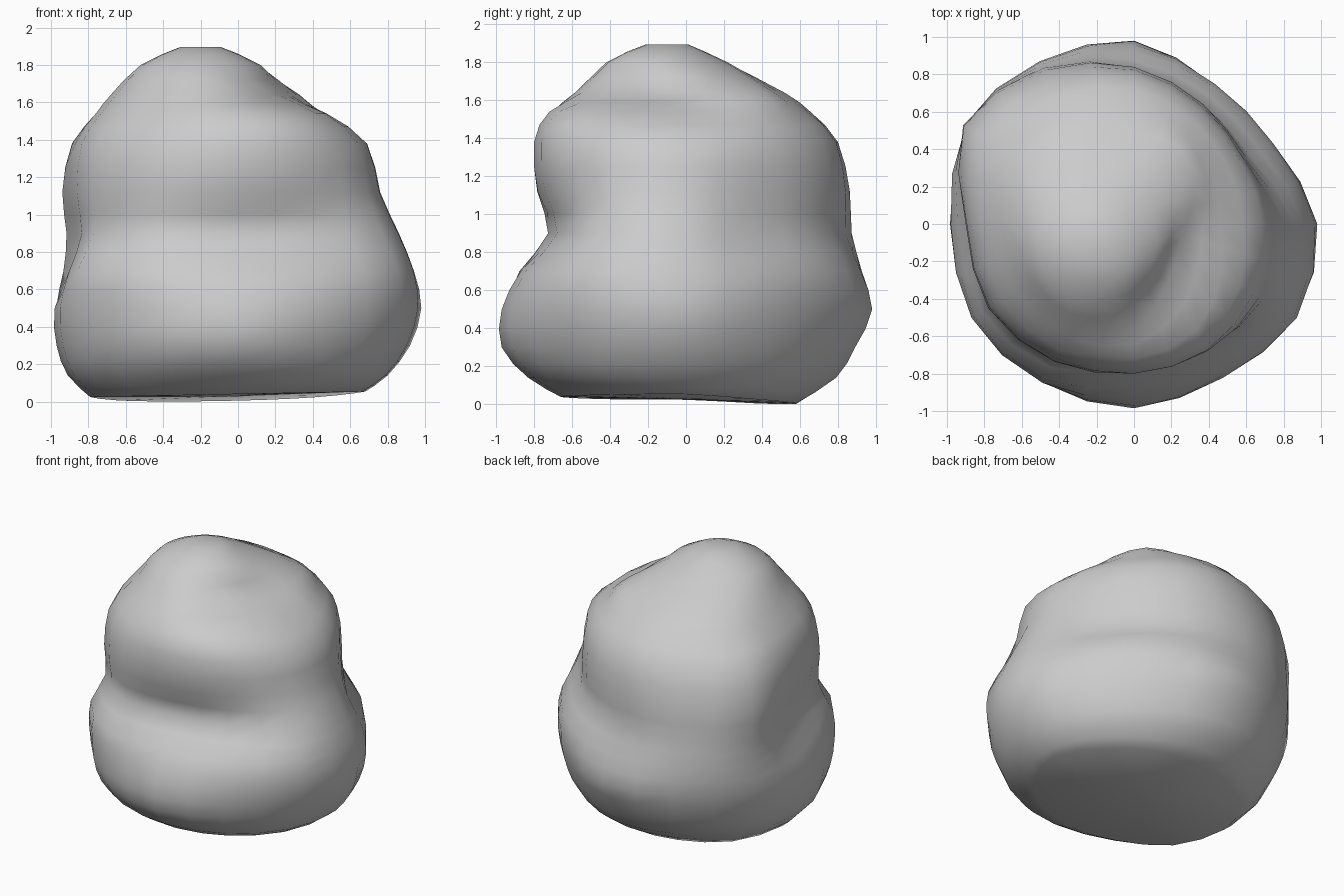
import bpy
import bmesh
import math
from mathutils import Vector

default_cube = bpy.data.objects.get("Cube")
if default_cube:
    bpy.data.objects.remove(default_cube, do_unlink=True)

# Height, then radii (hundredths) every 30 degrees, counter-clockwise from +x
SECTIONS = [
    (4, (68, 60, 58, 58, 63, 73, 79, 77, 68, 66, 66, 68)),
    (14, (80, 74, 73, 79, 83, 89, 91, 90, 85, 83, 83, 83)),
    (30, (92, 82, 81, 89, 94, 98, 97, 97, 96, 97, 92, 94)),
    (50, (98, 86, 86, 98, 100, 104, 98, 100, 98, 97, 95, 100)),
    (70, (94, 84, 85, 92, 100, 105, 90, 99, 96, 87, 90, 99)),
    (90, (86, 72, 74, 84, 97, 105, 86, 89, 82, 70, 73, 89)),
    (112, (76, 69, 74, 84, 95, 105, 90, 90, 85, 78, 77, 80)),
    (138, (69, 66, 70, 79, 87, 97, 87, 87, 83, 80, 78, 74)),
    (154, (46, 50, 57, 64, 72, 80, 76, 76, 73, 72, 66, 54)),
    (164, (28, 38, 48, 49, 60, 69, 68, 67, 65, 55, 36, 27)),
]


def polar(radius, step, count=12):
    angle = math.tau * step / count
    return Vector((radius * math.cos(angle), radius * math.sin(angle), 0))


def midpoint(a, b, c, d):
    """Smooth point halfway between b and c."""
    return (9 * (b + c) - a - d) / 16


def refine_loop(ring):
    """Double the points around a closed section."""
    n = len(ring)
    result = []
    for i in range(n):
        result.append(ring[i])
        result.append(midpoint(ring[i - 1], ring[i], ring[(i + 1) % n], ring[(i + 2) % n]))
    return result


def refine_stack(rings):
    """Insert a smooth section between each pair of sections."""
    result = []
    last = len(rings) - 1
    for i in range(last):
        result.append(rings[i])
        group = (rings[max(i - 1, 0)], rings[i], rings[i + 1], rings[min(i + 2, last)])
        result.append([midpoint(*points) for points in zip(*group)])
    return result + [rings[last]]


# Cross-sections, with a base that dips at the back and an off-centre crown
rings = []
for height, radii in SECTIONS:
    rings.append([polar(r / 100, i) + Vector((0, 0, height / 100)) for i, r in enumerate(radii)])
for point in rings[0]:
    point.z += 0.02 * point.x - 0.06 * max(point.y, 0)
crown = Vector((-0.2, -0.1, 1.8))
rings.append([crown + polar(0.32, i) for i in range(12)])
rings.append([crown + polar(0.11, i) + Vector((0, 0, 0.095)) for i in range(12)])
rings = refine_stack([refine_loop(ring) for ring in rings])

# Rock surface
bm = bmesh.new()
loops = [[bm.verts.new(point) for point in ring] for ring in rings]
for low, high in zip(loops, loops[1:]):
    for i in range(len(low)):
        j = (i + 1) % len(low)
        bm.faces.new((low[i], low[j], high[j], high[i]))
bm.faces.new(loops[-1])
base = bm.faces.new(reversed(loops[0]))
bmesh.ops.poke(bm, faces=[base])
bmesh.ops.recalc_face_normals(bm, faces=bm.faces)
for face in bm.faces:
    face.smooth = True
mesh = bpy.data.meshes.new("rock")
bm.to_mesh(mesh)
bm.free()
rock = bpy.data.objects.new("rock", mesh)
bpy.context.collection.objects.link(rock)

# Plain grey stone
stone = bpy.data.materials.new("stone_grey")
stone.use_nodes = True
colour = (0.6, 0.6, 0.6, 1)
stone.diffuse_color = colour
stone.node_tree.nodes["Principled BSDF"].inputs["Base Color"].default_value = colour
mesh.materials.append(stone)
